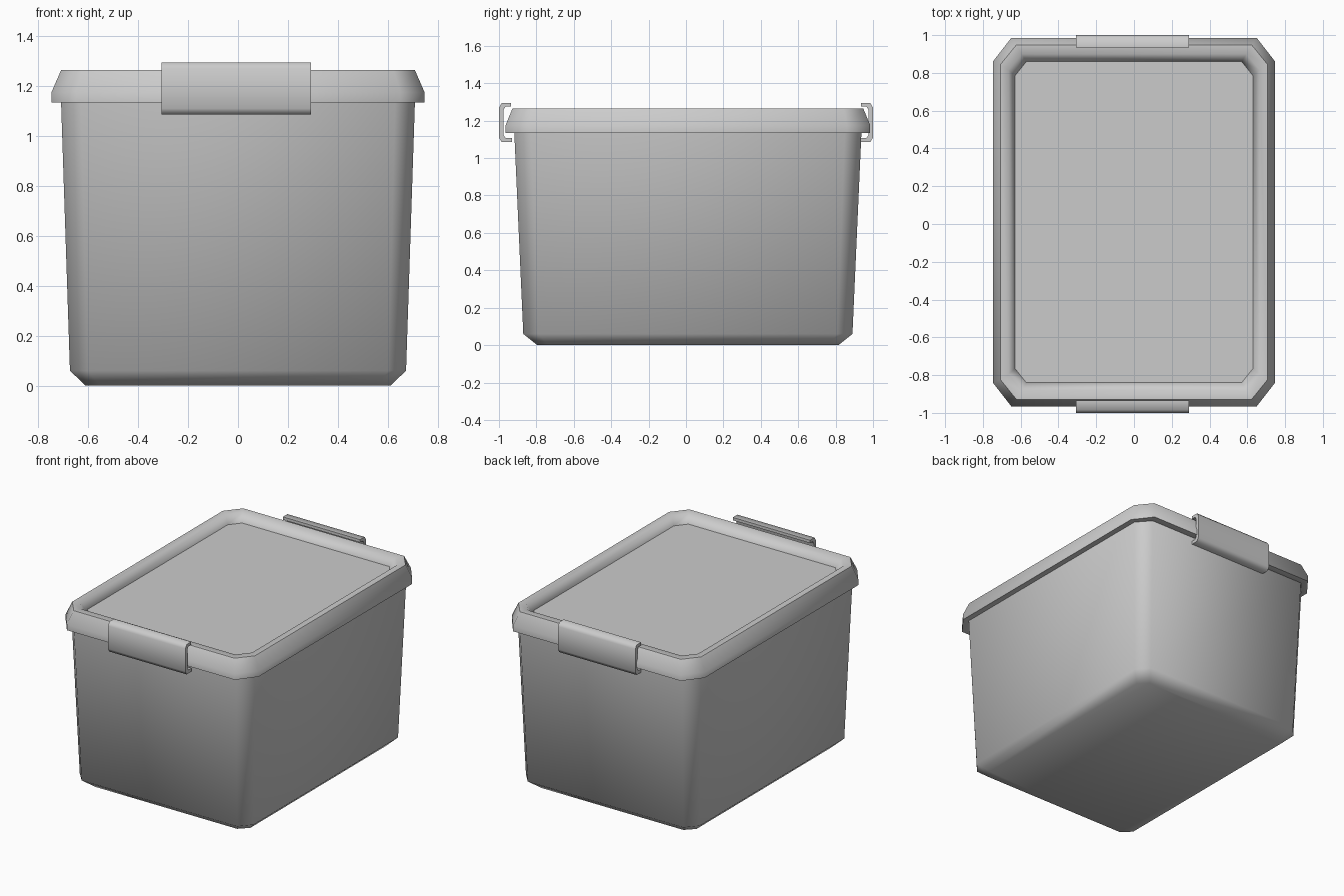
import bpy
import bmesh
from math import radians

cube = bpy.data.objects.get("Cube")
if cube:
    bpy.data.objects.remove(cube)

grey = bpy.data.materials.new("grey plastic")
grey.use_nodes = True
grey.diffuse_color = (0.6, 0.6, 0.6, 1)
grey.node_tree.nodes["Principled BSDF"].inputs["Base Color"].default_value = (0.6, 0.6, 0.6, 1)

CENTRE_Y = 0.01


def octagon(bm, half_x, half_y, cut_x, cut_y, z):
    """Ring of a rectangle with cut corners."""
    a, b = half_x - cut_x, half_y - cut_y
    points = [(a, -half_y), (half_x, -b), (half_x, b), (a, half_y),
              (-a, half_y), (-half_x, b), (-half_x, -b), (-a, -half_y)]
    return [bm.verts.new((x, y + CENTRE_Y, z)) for x, y in points]


def bridge(bm, low, high):
    n = len(low)
    for i in range(n):
        j = (i + 1) % n
        bm.faces.new((low[i], low[j], high[j], high[i]))


def finish(bm, name, angle=60):
    bmesh.ops.recalc_face_normals(bm, faces=bm.faces)
    mesh = bpy.data.meshes.new(name)
    bm.to_mesh(mesh)
    bm.free()
    mesh.materials.append(grey)
    ob = bpy.data.objects.new(name, mesh)
    bpy.context.collection.objects.link(ob)
    bpy.ops.object.select_all(action='DESELECT')
    ob.select_set(True)
    bpy.context.view_layer.objects.active = ob
    bpy.ops.object.shade_smooth_by_angle(angle=radians(angle))
    return ob


def loft(name, rings, close_loop=False, cap_bottom=False, cap_top=False):
    bm = bmesh.new()
    loops = [octagon(bm, *ring) for ring in rings]
    for low, high in zip(loops, loops[1:]):
        bridge(bm, low, high)
    if close_loop:
        bridge(bm, loops[-1], loops[0])
    if cap_bottom:
        bm.faces.new(loops[0])
    if cap_top:
        bm.faces.new(loops[-1])
    return finish(bm, name)


# Tapered tub with a bevelled base
loft("tub", [
    (0.61, 0.805, 0.06, 0.06, 0.0),
    (0.673, 0.88, 0.07, 0.08, 0.06),
    (0.71, 0.93, 0.08, 0.09, 1.18),
], cap_bottom=True, cap_top=True)

# Raised lid rim, a closed ring
loft("lid_rim", [
    (0.70, 0.92, 0.08, 0.09, 1.135),
    (0.747, 0.975, 0.097, 0.125, 1.135),
    (0.747, 0.975, 0.097, 0.125, 1.175),
    (0.708, 0.938, 0.085, 0.105, 1.265),
    (0.665, 0.89, 0.07, 0.085, 1.265),
    (0.63, 0.85, 0.06, 0.075, 1.21),
    (0.63, 0.85, 0.06, 0.075, 1.19),
], close_loop=True)

# Sunken lid panel
loft("lid_panel", [
    (0.64, 0.86, 0.06, 0.075, 1.19),
    (0.64, 0.86, 0.06, 0.075, 1.21),
], cap_bottom=True, cap_top=True)

# Hooked clips at the front and back
CLIP = [(0.93, 1.085), (0.985, 1.085), (1.0, 1.11), (1.0, 1.27),
        (0.985, 1.295), (0.935, 1.295), (0.935, 1.275), (0.965, 1.275),
        (0.977, 1.255), (0.977, 1.125), (0.965, 1.108), (0.93, 1.108)]
for name, side in (("front_clip", -1), ("back_clip", 1)):
    bm = bmesh.new()
    ends = [[bm.verts.new((x, side * d, z)) for d, z in CLIP] for x in (-0.307, 0.292)]
    bridge(bm, *ends)
    for end in ends:
        bm.faces.new(end)
    finish(bm, name)
